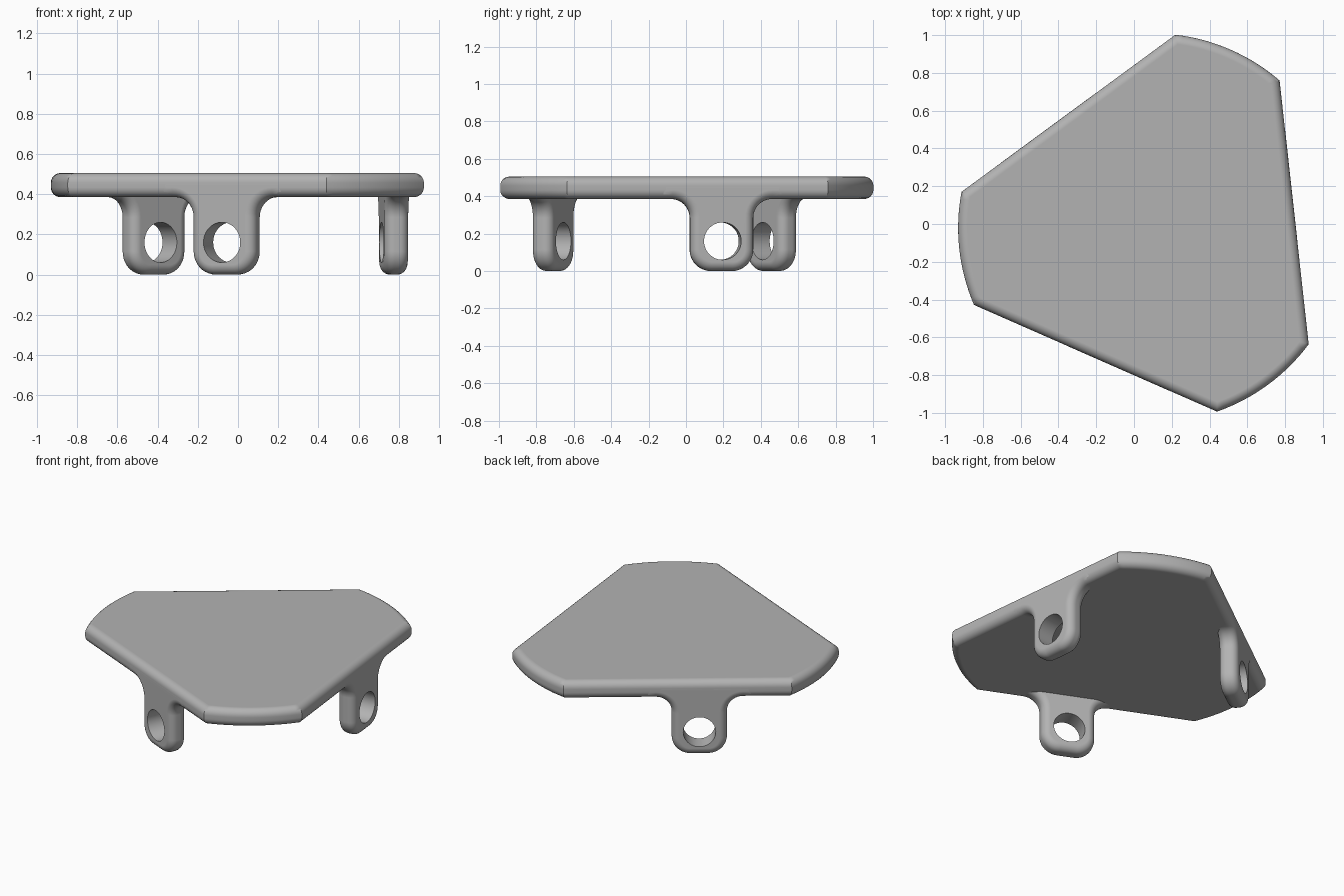
import bpy, bmesh
from math import sin, cos, pi, radians
from mathutils import Matrix, Vector

if "Cube" in bpy.data.objects:
    bpy.data.objects.remove(bpy.data.objects["Cube"])

CENTER = Vector((0.099, -0.021, 0))
RADIUS = 1.03            # rounded ends of the plate
HALF_ARC = radians(17)   # half angle of each rounded end
TURN = radians(6.3)      # direction of the first straight side
APOTHEM = RADIUS * cos(pi / 3 - HALF_ARC)
BOTTOM, TOP = 0.385, 0.505
THICK = 0.12
ROUND = 0.048

grey = bpy.data.materials.new("mid grey")
grey.use_nodes = True
COLOR = (0.45, 0.45, 0.45, 1)
grey.diffuse_color = COLOR
grey.node_tree.nodes["Principled BSDF"].inputs["Base Color"].default_value = COLOR


def arc(cx, cy, r, start, end, steps):
    return [(cx + r * cos(start + (end - start) * i / steps),
             cy + r * sin(start + (end - start) * i / steps)) for i in range(steps + 1)]


def rounded_prism(name, outline, low, high):
    """Extrude an outline from low to high and round its two rims."""
    bm = bmesh.new()
    face = bm.faces.new([bm.verts.new((x, y, low)) for x, y in outline])
    up = bmesh.ops.extrude_face_region(bm, geom=[face], use_keep_orig=True)["geom"]
    bmesh.ops.translate(bm, vec=(0, 0, high - low),
                        verts=[g for g in up if isinstance(g, bmesh.types.BMVert)])
    bmesh.ops.recalc_face_normals(bm, faces=bm.faces)
    rims = [e for e in bm.edges if abs(e.verts[0].co.z - e.verts[1].co.z) < 1e-5]
    bmesh.ops.bevel(bm, geom=rims, offset=ROUND, offset_type='OFFSET', segments=6,
                    profile=0.5, affect='EDGES', clamp_overlap=False)
    mesh = bpy.data.meshes.new(name)
    bm.to_mesh(mesh)
    bm.free()
    mesh.materials.append(grey)
    obj = bpy.data.objects.new(name, mesh)
    bpy.context.collection.objects.link(obj)
    return obj


def activate(obj):
    bpy.ops.object.select_all(action='DESELECT')
    obj.select_set(True)
    bpy.context.view_layer.objects.active = obj


def finish(obj):
    activate(obj)
    bpy.ops.object.shade_smooth_by_angle(angle=radians(32))
    obj.modifiers.new("flat face normals", 'WEIGHTED_NORMAL').keep_sharp = True


# Plate: three straight sides joined by three arcs
outline = []
for k in range(3):
    mid = TURN + pi / 3 + k * 2 * pi / 3
    outline += arc(0, 0, RADIUS, mid - HALF_ARC, mid + HALF_ARC, 16)
plate = rounded_prism("plate", outline, BOTTOM, TOP)
plate.location = CENTER
finish(plate)

# Lug outline: rounded foot, straight sides, flares that run into the plate
HALF, CORNER, FLARE = 0.17, 0.115, 0.10
half_lug = arc(HALF - CORNER, CORNER, CORNER, -pi / 2, 0, 10)
half_lug += arc(HALF + FLARE, BOTTOM - FLARE, FLARE, pi, pi / 2, 10)
half_lug += [(0.35, BOTTOM + 0.002), (0.35, TOP - 0.012)]
lug_outline = half_lug + [(-x, z) for x, z in reversed(half_lug)]

# Lugs: one flush with each straight side, off centre, with a through hole
for k, name in enumerate(("left_lug", "back_lug", "front_lug")):
    lug = rounded_prism(name, lug_outline, APOTHEM - THICK, APOTHEM + 0.0005)

    bpy.ops.mesh.primitive_cylinder_add(vertices=48, radius=0.1, depth=1,
                                        location=(0, 0.16, APOTHEM))
    cutter = bpy.context.object
    cut = lug.modifiers.new("hole", 'BOOLEAN')
    cut.operation, cut.solver, cut.object = 'DIFFERENCE', 'EXACT', cutter
    activate(lug)
    bpy.ops.object.modifier_apply(modifier=cut.name)
    bpy.data.objects.remove(cutter)

    # Outline x runs along the side, outline y goes up, depth points outward
    stand = Matrix(((0, 0, 1, 0), (1, 0, 0, 0.135), (0, 1, 0, 0), (0, 0, 0, 1)))
    lug.data.transform(Matrix.Rotation(TURN + k * 2 * pi / 3, 4, 'Z') @ stand)
    lug.location = CENTER
    finish(lug)
